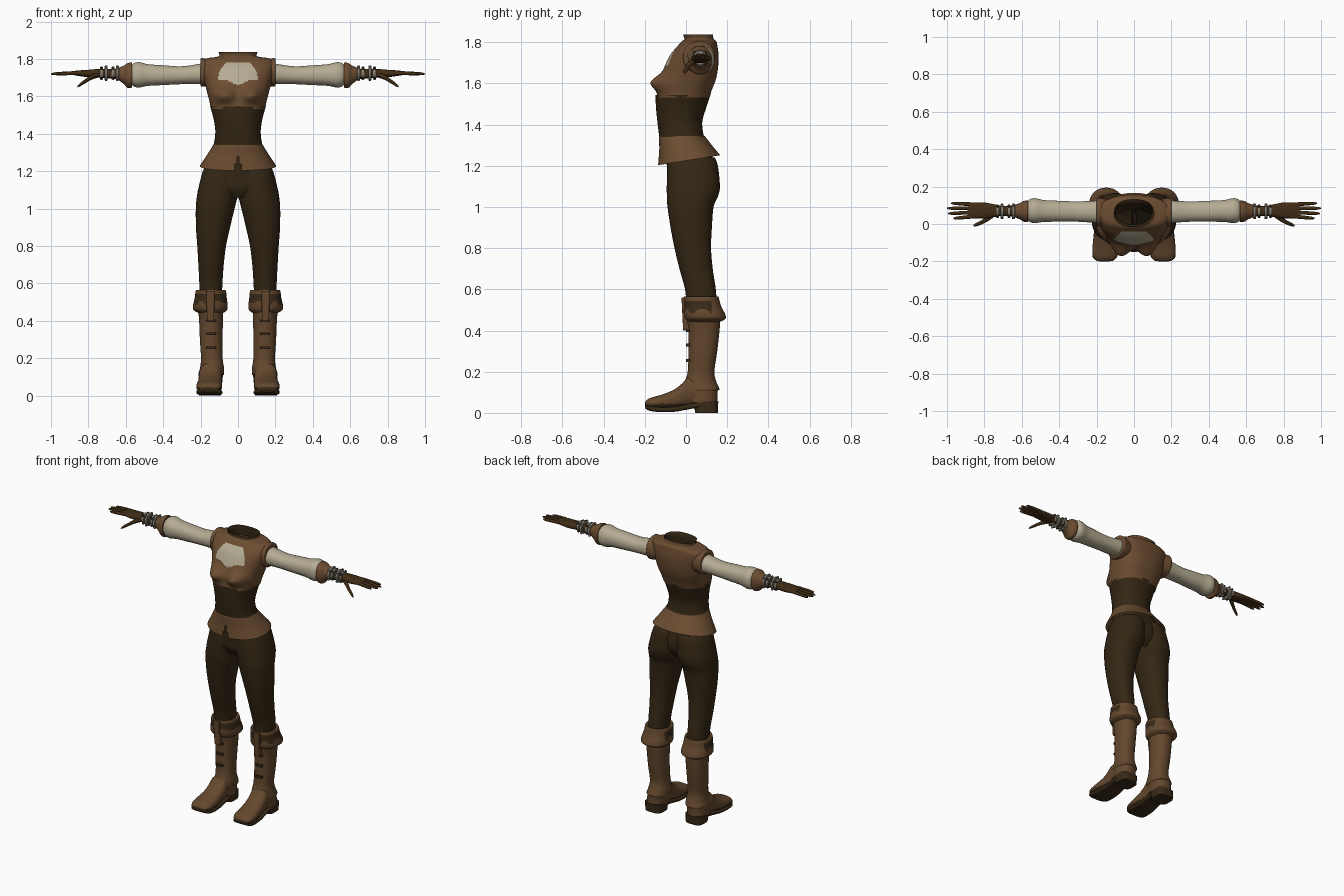
import bpy, bmesh, math
from mathutils import Vector


def material(name, rgb):
    m = bpy.data.materials.new(name)
    m.diffuse_color = (*rgb, 1)
    return m


VEST = material("vest_brown", (0.150, 0.074, 0.031))
DARK = material("dark_cloth", (0.034, 0.020, 0.007))
CREAM = material("cream_linen", (0.46, 0.41, 0.29))
GLOVE = material("glove_leather", (0.052, 0.025, 0.008))
BOOT = material("boot_leather", (0.125, 0.063, 0.026))
SOLE = material("sole_brown", (0.040, 0.023, 0.009))
METAL = material("bracelet_metal", (0.24, 0.22, 0.18))


def spline(keys, sub):
    """Smooth interpolation of every column of the key rows."""
    rows = []
    for i in range(len(keys) - 1):
        a, b = keys[max(i - 1, 0)], keys[i]
        c, d = keys[i + 1], keys[min(i + 2, len(keys) - 1)]
        for k in range(sub):
            t = k / sub
            rows.append([0.5 * (2 * q + (r - p) * t + (2 * p - 5 * q + 4 * r - s) * t * t
                                + (3 * q - p - 3 * r + s) * t ** 3)
                         for p, q, r, s in zip(a, b, c, d)])
    rows.append(list(keys[-1]))
    return rows


def loft(name, keys, mats, axis="z", n=40, sub=5, e=2.2, caps=True, mirror=False,
         warp=None, rule=None, cut=None):
    """Skin rounded sections; a key is (position, u min, u max, v min, v max)."""
    bm = bmesh.new()
    rings = []
    for t, u0, u1, v0, v1 in spline(keys, sub):
        ring = []
        for j in range(n):
            a = 2 * math.pi * (j + 0.5) / n
            c, s = math.cos(a), math.sin(a)
            u = (u0 + u1) / 2 + (u1 - u0) / 2 * math.copysign(abs(c) ** (2 / e), c)
            v = (v0 + v1) / 2 + (v1 - v0) / 2 * math.copysign(abs(s) ** (2 / e), s)
            p = Vector({"z": (u, v, t), "x": (t, u, v), "y": (u, t, v)}[axis])
            ring.append(bm.verts.new(warp(p) if warp else p))
        rings.append(ring)
    for r0, r1 in zip(rings, rings[1:]):
        for j in range(n):
            k = (j + 1) % n
            bm.faces.new((r0[j], r0[k], r1[k], r1[j]))
    if caps:
        bm.faces.new(rings[0])
        bm.faces.new(rings[-1])
    bmesh.ops.recalc_face_normals(bm, faces=bm.faces)
    if cut:
        gone = [f for f in bm.faces if cut(f.calc_center_median())]
        bmesh.ops.delete(bm, geom=gone, context="FACES")
    if rule:
        for f in bm.faces:
            f.material_index = int(rule(f.calc_center_median()))
    mesh = bpy.data.meshes.new(name)
    bm.to_mesh(mesh)
    bm.free()
    ob = bpy.data.objects.new(name, mesh)
    bpy.context.collection.objects.link(ob)
    for m in mats:
        mesh.materials.append(m)
    bpy.ops.object.select_all(action="DESELECT")
    ob.select_set(True)
    bpy.context.view_layer.objects.active = ob
    bpy.ops.object.shade_smooth_by_angle(angle=math.radians(45))
    if mirror:
        ob.modifiers.new("mirror", "MIRROR").use_mirror_merge = False
    return ob


# Vest with bust shape and keyhole neckline
def bust(p):
    if p.y < 0:
        g = math.exp(-((abs(p.x) - 0.075) / 0.06) ** 2 - ((p.z - 1.605) / 0.042) ** 2)
        p.y -= 0.06 * g * min(1, -p.y / 0.05)
    return p


def keyhole(c):
    low = 1.66 + 0.025 * min(1, abs(c.x) / 0.06)
    return (c.y < 0.02 and low < c.z < 1.783
            and abs(c.x) < 0.065 + 0.04 * min(1, (1.783 - c.z) / 0.06))


loft("vest", [(1.532, -.145, .145, -.142, .114), (1.57, -.152, .152, -.130, .126),
              (1.62, -.165, .165, -.116, .145), (1.68, -.18, .18, -.104, .156),
              (1.74, -.193, .193, -.076, .158), (1.785, -.192, .192, -.038, .152),
              (1.803, -.165, .165, -.022, .148), (1.81, -.12, .12, -.014, .142),
              (1.817, -.10, .10, -.008, .134), (1.838, -.106, .106, -.014, .130)],
     [VEST, CREAM], n=144, sub=9, e=2.4, caps=False, warp=bust, rule=keyhole)
loft("collar_lining", [(1.838, -.105, .105, -.013, .129), (1.815, -.096, .096, -.004, .13),
                       (1.77, -.10, .10, -.002, .13)], [DARK], caps=False)
loft("armhole_trim", [(.13, -.005, .13, 1.66, 1.79), (.185, -.014, .14, 1.652, 1.804),
                      (.2, -.01, .135, 1.656, 1.80), (.2, .01, .12, 1.675, 1.78)],
     [VEST], axis="x", mirror=True)

# Corset and flared skirt
loft("corset", [(1.545, -.149, .149, -.149, .119), (1.48, -.131, .131, -.146, .098),
                (1.42, -.122, .122, -.140, .080), (1.37, -.125, .125, -.134, .082),
                (1.335, -.133, .133, -.129, .09)], [DARK], caps=False)


def hem_tilt(p):
    f = (1.345 - p.z) / 0.115
    p.z += f * (0.16 * p.y - 0.005)
    return p


loft("skirt", [(1.345, -.131, .131, -.126, .092), (1.335, -.136, .136, -.131, .098),
               (1.29, -.165, .165, -.130, .128), (1.23, -.204, .204, -.136, .166)],
     [VEST], n=120, sub=8, caps=False, warp=hem_tilt,
     cut=lambda c: c.y < 0 and c.z < 1.28 and abs(c.x) < 0.004 + 0.2 * (1.28 - c.z))

# Trousers
loft("trouser_hips", [(1.36, -.115, .115, -.115, .08), (1.27, -.155, .155, -.1, .12),
                      (1.18, -.186, .186, -.092, .145), (1.11, -.18, .18, -.088, .14),
                      (1.06, -.10, .10, -.06, .10)], [DARK], caps=False)
loft("trouser_leg", [(1.24, -.01, .165, -.085, .14), (1.2, -.015, .188, -.09, .155),
                     (1.1, -.008, .214, -.094, .165), (1.05, .005, .222, -.093, .155),
                     (1.0, .018, .226, -.09, .134), (.9, .042, .225, -.075, .126),
                     (.8, .064, .218, -.056, .122), (.7, .076, .212, -.032, .13),
                     (.6, .083, .207, -.005, .145), (.52, .086, .204, .002, .15)],
     [DARK], caps=False, mirror=True)

# Boots
loft("boot_shaft", [(.53, .078, .214, .0, .157), (.45, .08, .212, .004, .165),
                    (.4, .08, .208, .011, .163), (.3, .083, .204, .012, .152),
                    (.2, .082, .198, .008, .138), (.15, .075, .203, -.006, .148),
                    (.115, .074, .212, -.012, .163), (.105, .08, .21, .0, .154),
                    (.05, .086, .212, .0, .154)], [BOOT], mirror=True)
loft("boot_foot", [(.1, .092, .208, .03, .13), (.02, .088, .208, .03, .175),
                   (-.02, .088, .21, .024, .142), (-.06, .086, .214, .016, .112),
                   (-.12, .085, .222, .014, .088), (-.17, .09, .22, .016, .074),
                   (-.194, .108, .204, .022, .06), (-.2, .135, .18, .03, .046)],
     [BOOT, SOLE], axis="y", e=2.5, mirror=True, rule=lambda c: c.z < .044)
loft("boot_sole", [(.07, .09, .21, .028, .055), (.0, .09, .21, .015, .04),
                   (-.06, .086, .216, .005, .03), (-.13, .084, .222, .004, .03),
                   (-.175, .09, .221, .01, .034), (-.197, .115, .2, .02, .04)],
     [SOLE], axis="y", e=4, mirror=True)
loft("boot_heel", [(0, .09, .208, .045, .155), (.055, .087, .212, .035, .157)],
     [SOLE], e=3.5, mirror=True)
loft("boot_cuff", [(.556, .086, .204, .0, .15), (.563, .066, .224, -.01, .158),
                   (.52, .06, .232, -.01, .17), (.48, .055, .241, -.01, .19),
                   (.458, .058, .238, -.004, .192), (.442, .078, .212, .01, .165)],
     [BOOT, SOLE], n=80, sub=6, caps=False, mirror=True,
     rule=lambda c: c.y < .125 and .495 + .012 * math.sin(c.x * 70 + c.y * 50) < c.z < .548)
loft("boot_strap", [(.56, .125, .17, -.022, .01), (.40, .128, .166, -.014, .02)],
     [BOOT], n=16, e=8, mirror=True)
for i, z in enumerate((.40, .33, .255)):
    loft(f"boot_lace_{i + 1}", [(z - .007, .118, .172, .0, .03), (z + .007, .118, .172, .0, .03)],
         [SOLE], n=16, sub=1, e=5, mirror=True)

# Sleeves
loft("sleeve", [(.17, .0, .125, 1.662, 1.782), (.2, .005, .125, 1.665, 1.775),
                (.3, .012, .121, 1.665, 1.761), (.4, .012, .124, 1.66, 1.766),
                (.48, .011, .128, 1.656, 1.772), (.53, .005, .138, 1.647, 1.783),
                (.56, .012, .13, 1.655, 1.775), (.575, .03, .105, 1.675, 1.755)],
     [CREAM], axis="x", mirror=True)

# Gloves: flared cuff, hand, fingers and thumb
loft("glove_cuff", [(.575, .03, .105, 1.68, 1.755), (.567, .012, .124, 1.648, 1.78),
                    (.59, .012, .123, 1.645, 1.778), (.61, .025, .112, 1.665, 1.765),
                    (.64, .036, .102, 1.688, 1.752)], [VEST], axis="x", mirror=True)
loft("glove_hand", [(.6, .036, .102, 1.69, 1.75), (.7, .044, .096, 1.696, 1.746),
                    (.75, .036, .106, 1.70, 1.746), (.8, .03, .115, 1.702, 1.742),
                    (.86, .03, .116, 1.71, 1.738), (.885, .036, .112, 1.716, 1.734)],
     [GLOVE], axis="x", e=2.5, mirror=True)
for i, (y0, y1, tip) in enumerate([(.040, .030, .965), (.062, .056, .995),
                                   (.084, .084, 1.0), (.105, .111, .978)]):
    keys = []
    for f, r in ((0, .011), (.5, .010), (.85, .008), (1, .003)):
        x, y, z = .86 + (tip - .86) * f, y0 + (y1 - y0) * f, 1.725 - .005 * f
        keys.append((x, y - r, y + r, z - r, z + r))
    loft(f"glove_finger_{i + 1}", keys, [GLOVE], axis="x", n=12, sub=3, e=2, mirror=True)
loft("glove_thumb", [(.75, .035, .065, 1.70, 1.73), (.785, .012, .042, 1.688, 1.715),
                     (.82, -.005, .018, 1.668, 1.69), (.845, -.013, .006, 1.653, 1.671),
                     (.858, -.013, -.005, 1.648, 1.656)],
     [GLOVE], axis="x", n=14, sub=3, e=2, mirror=True)

# Wrist bracelets with studs
for i, (x, r) in enumerate([(.645, .042), (.668, .036), (.705, .042), (.73, .036)]):
    y, z = .068, 1.724
    loft(f"bracelet_{i + 1}", [(x + d, y - r * k, y + r * k, z - r * k, z + r * k)
                               for d, k in ((-.008, .75), (-.007, .95), (0, 1), (.007, .95), (.008, .75))],
         [METAL], axis="x", n=24, sub=2, e=2, mirror=True)
    for j in range(4):
        a = math.pi * (j / 2 + .25)
        sy, sz = y + r * math.cos(a), z + r * math.sin(a)
        loft(f"bracelet_{i + 1}_stud_{j + 1}",
             [(x + d, sy - q, sy + q, sz - q, sz + q) for d, q in ((-.008, .003), (0, .008), (.008, .003))],
             [SOLE if i % 2 else METAL], axis="x", n=8, sub=2, e=2, mirror=True)
